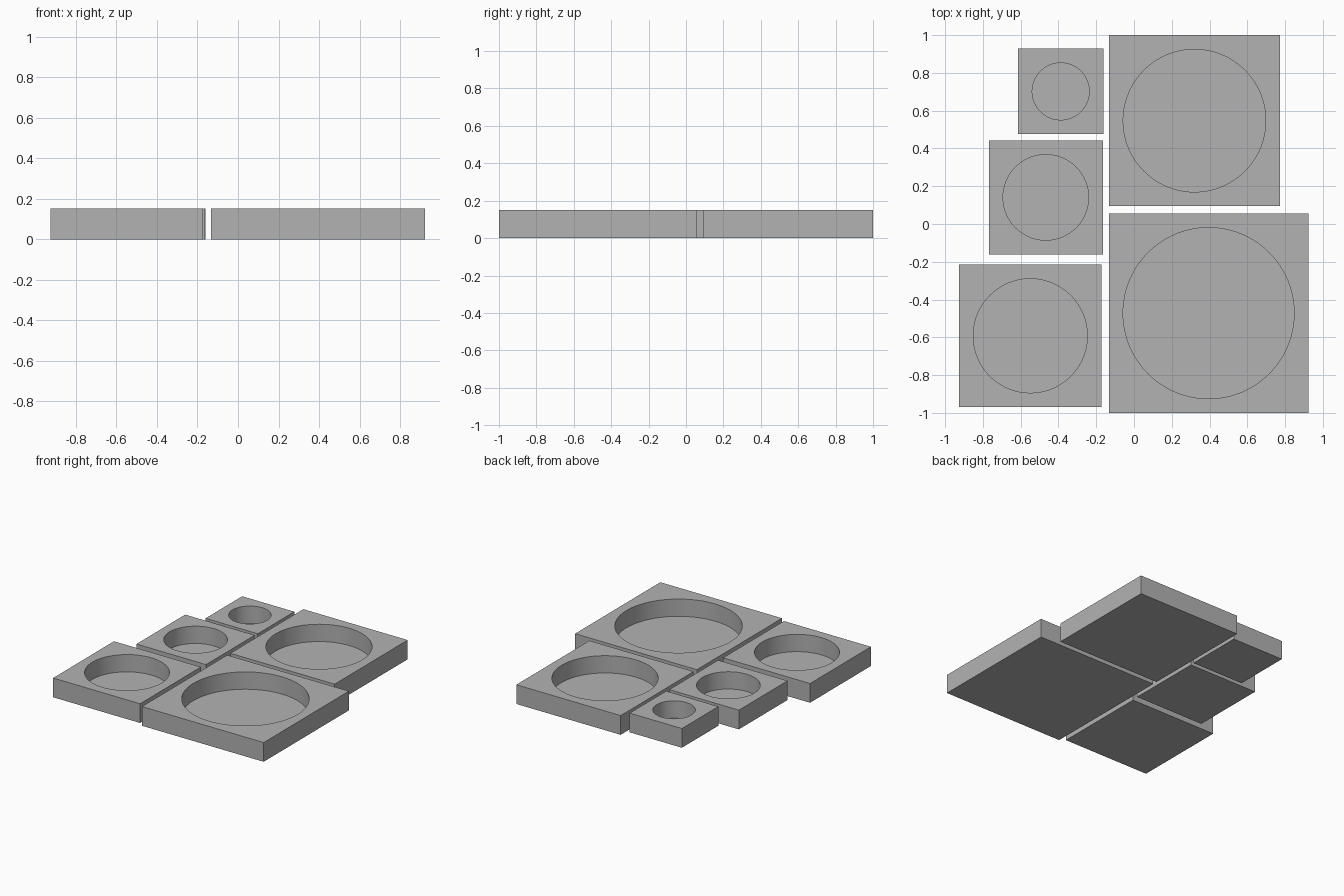
import bpy, bmesh, math

if "Cube" in bpy.data.objects:
    bpy.data.objects.remove(bpy.data.objects["Cube"])

MM = 2 / 132.5            # model scale: overall length is 132.5 mm
WALL, HEIGHT, FLOOR = 5 * MM, 10 * MM, 1 * MM
SEGS = 96                 # multiple of 8, so the square corners are hit exactly

grey = bpy.data.materials.new("plain_grey")
grey.diffuse_color = (0.45, 0.45, 0.45, 1)
grey.use_nodes = True
grey.node_tree.nodes["Principled BSDF"].inputs["Base Color"].default_value = grey.diffuse_color


def tray(name, diameter, cx, cy):
    """Square block with a round pocket, built as four joined loops."""
    r = diameter * MM / 2
    half = r + WALL
    bm = bmesh.new()

    def loop(z, square):
        verts = []
        for i in range(SEGS):
            a = 2 * math.pi * i / SEGS
            c, s = math.cos(a), math.sin(a)
            d = half / max(abs(c), abs(s)) if square else r
            verts.append(bm.verts.new((c * d, s * d, z)))
        return verts

    # underside, outer top edge, pocket rim, pocket floor
    loops = [loop(0, True), loop(HEIGHT, True), loop(HEIGHT, False), loop(FLOOR, False)]
    for a, b in zip(loops, loops[1:]):
        for i in range(SEGS):
            j = (i + 1) % SEGS
            bm.faces.new((a[i], a[j], b[j], b[i]))
    bm.faces.new(loops[0][::-1])
    bm.faces.new(loops[-1])
    bmesh.ops.recalc_face_normals(bm, faces=bm.faces)
    mesh = bpy.data.meshes.new(name)
    bm.to_mesh(mesh)
    bm.free()
    mesh.materials.append(grey)
    ob = bpy.data.objects.new(name, mesh)
    ob.location = (cx, cy, 0)
    bpy.context.collection.objects.link(ob)
    bpy.ops.object.select_all(action='DESELECT')
    ob.select_set(True)
    bpy.context.view_layer.objects.active = ob
    bpy.ops.object.shade_smooth_by_angle(angle=math.radians(30))


# left column, back to front
tray("tray_20", 20, -0.388, 0.702)
tray("tray_30", 30, -0.467, 0.141)
tray("tray_40", 40, -0.549, -0.592)
# right column, back to front
tray("tray_50", 50, 0.320, 0.547)
tray("tray_60", 60, 0.395, -0.472)
